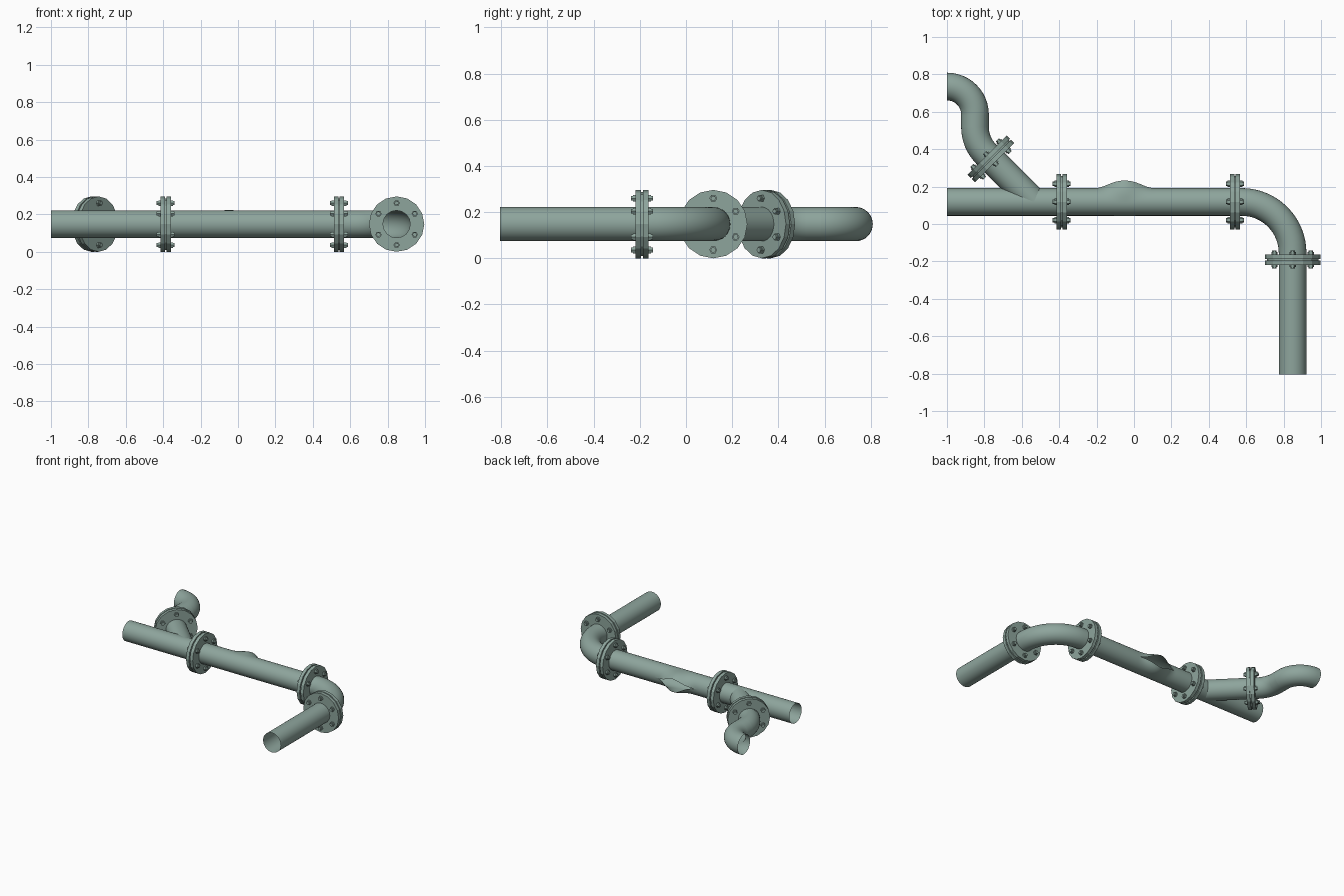
import bpy, bmesh, math
from mathutils import Vector, Matrix

cube = bpy.data.objects.get("Cube")
if cube:
    bpy.data.objects.remove(cube, do_unlink=True)

COLOUR = (0.27, 0.375, 0.335, 1)
paint = bpy.data.materials.new("grey green paint")
paint.use_nodes = True
paint.diffuse_color = COLOUR
paint.node_tree.nodes["Principled BSDF"].inputs["Base Color"].default_value = COLOUR

R = 0.074          # pipe radius
Z = 0.148          # height of every pipe axis
MAIN_Y = 0.118     # axis of the long pipe
SIDES = 32


def finish(bm, name, angle=35):
    me = bpy.data.meshes.new(name)
    bm.to_mesh(me)
    bm.free()
    me.materials.append(paint)
    ob = bpy.data.objects.new(name, me)
    bpy.context.collection.objects.link(ob)
    bpy.ops.object.select_all(action='DESELECT')
    ob.select_set(True)
    bpy.context.view_layer.objects.active = ob
    bpy.ops.object.shade_smooth_by_angle(angle=math.radians(angle))
    return ob


def skin(bm, rings, closed):
    """Join neighbouring rings of points with quads."""
    rows = [[bm.verts.new(p) for p in ring] for ring in rings]
    for a, b in zip(rows, rows[1:]):
        n = len(a)
        for j in range(n if closed else n - 1):
            k = (j + 1) % n
            bm.faces.new((a[j], a[k], b[k], b[j]))


def arc(cx, cy, radius, start, end, steps=12):
    angles = [math.radians(start + (end - start) * i / steps) for i in range(steps + 1)]
    return [(cx + radius * math.cos(a), cy + radius * math.sin(a)) for a in angles]


def pipe(name, path):
    """Open thin pipe swept along a level path."""
    pts = [Vector((x, y, Z)) for x, y in path]
    rings = []
    for i, p in enumerate(pts):
        d = pts[min(i + 1, len(pts) - 1)] - pts[max(i - 1, 0)]
        if len(pts) > 2 and i in (0, len(pts) - 1):
            # end rings follow the arc tangent, mirrored from the next chord
            inner = pts[2] - pts[0] if i == 0 else pts[-1] - pts[-3]
            d = 2 * d.normalized() - inner.normalized()
        side = d.normalized().cross(Vector((0, 0, 1)))
        rings.append([p + R * (side * math.cos(t) + Vector((0, 0, math.sin(t))))
                      for t in (2 * math.pi * j / SIDES for j in range(SIDES))])
    bm = bmesh.new()
    skin(bm, rings, True)
    bmesh.ops.recalc_face_normals(bm, faces=bm.faces)
    return finish(bm, name)


def torn_pipe(name, x0, x1, mid, half):
    """Straight pipe with a burst seam on its back, lips bent outwards."""
    bm = bmesh.new()
    rings = []
    for i in range(33):
        x = x0 + (x1 - x0) * i / 32
        u = min(abs(x - mid) / half, 1)
        bell = 0.5 + 0.5 * math.cos(math.pi * u)
        gap = 0.4 * bell
        ring = []
        for j in range(SIDES + 1):
            t = gap + (2 * math.pi - 2 * gap) * j / SIDES
            away = min(t, 2 * math.pi - t) - gap
            r = R + 0.05 * bell * max(0, 1 - away / 1.2) ** 2
            ring.append((x, MAIN_Y + r * math.cos(t), Z + r * math.sin(t)))
        rings.append(ring)
    skin(bm, rings, False)
    bmesh.ops.recalc_face_normals(bm, faces=bm.faces)
    return finish(bm, name)


def flange(name, x, y, turn):
    """Pair of bolted plates; the axis is x turned about z."""
    place = Matrix.Translation((x, y, Z)) @ Matrix.Rotation(math.radians(turn), 4, 'Z')
    bm = bmesh.new()
    outer, groove, inner = 0.148, 0.138, R - 0.001
    profile = [(-0.028, inner), (-0.028, outer), (-0.004, outer), (-0.004, groove),
               (0.004, groove), (0.004, outer), (0.028, outer), (0.028, inner)]
    n = 16
    rings = [[(px, pr * math.sin(2 * math.pi * j / n), pr * math.cos(2 * math.pi * j / n))
              for j in range(n)] for px, pr in profile + profile[:1]]
    skin(bm, rings, True)
    bmesh.ops.remove_doubles(bm, verts=bm.verts, dist=1e-5)
    bmesh.ops.recalc_face_normals(bm, faces=bm.faces)
    bm.transform(place)
    finish(bm, name + "_flange", 15)

    # six hexagonal bolts running through both plates
    bm = bmesh.new()
    for k in range(6):
        a = math.pi / 3 * k
        spot = Matrix.Translation((0, 0.112 * math.sin(a), 0.112 * math.cos(a)))
        for length, radius in ((0.078, 0.017), (0.096, 0.012)):
            bmesh.ops.create_cone(bm, cap_ends=True, segments=6, radius1=radius,
                                  radius2=radius, depth=length,
                                  matrix=place @ spot @ Matrix.Rotation(math.pi / 2, 4, 'Y'))
    finish(bm, name + "_bolts", 15)


# Long pipe with the burst section
pipe("main_pipe_right", [(-1, MAIN_Y), (-0.22, MAIN_Y)])
torn_pipe("burst_pipe_section", -0.22, 0.12, -0.05, 0.16)
pipe("main_pipe_left", [(0.12, MAIN_Y), (0.575, MAIN_Y)])

# Elbow and front pipe
BEND = 0.273
pipe("elbow_pipe", arc(0.575, MAIN_Y - BEND, BEND, 90, 0, 16))
pipe("front_pipe", [(0.848, MAIN_Y - BEND), (0.848, -0.805)])

# Slanted branch with its double bend
pipe("branch_pipe", [(-0.535, MAIN_Y), (-0.792, 0.375)])
pipe("branch_lower_bend", arc(-0.65, 0.517, 0.2, 225, 180, 8))
pipe("branch_riser", [(-0.85, 0.517), (-0.85, 0.585)])
pipe("branch_upper_bend", arc(-1, 0.585, 0.15, 0, 90, 12))

# Bolted joints
flange("right_joint", -0.387, MAIN_Y, 0)
flange("left_joint", 0.54, MAIN_Y, 0)
flange("front_joint", 0.848, -0.19, 90)
flange("branch_joint", -0.765, 0.348, 135)
